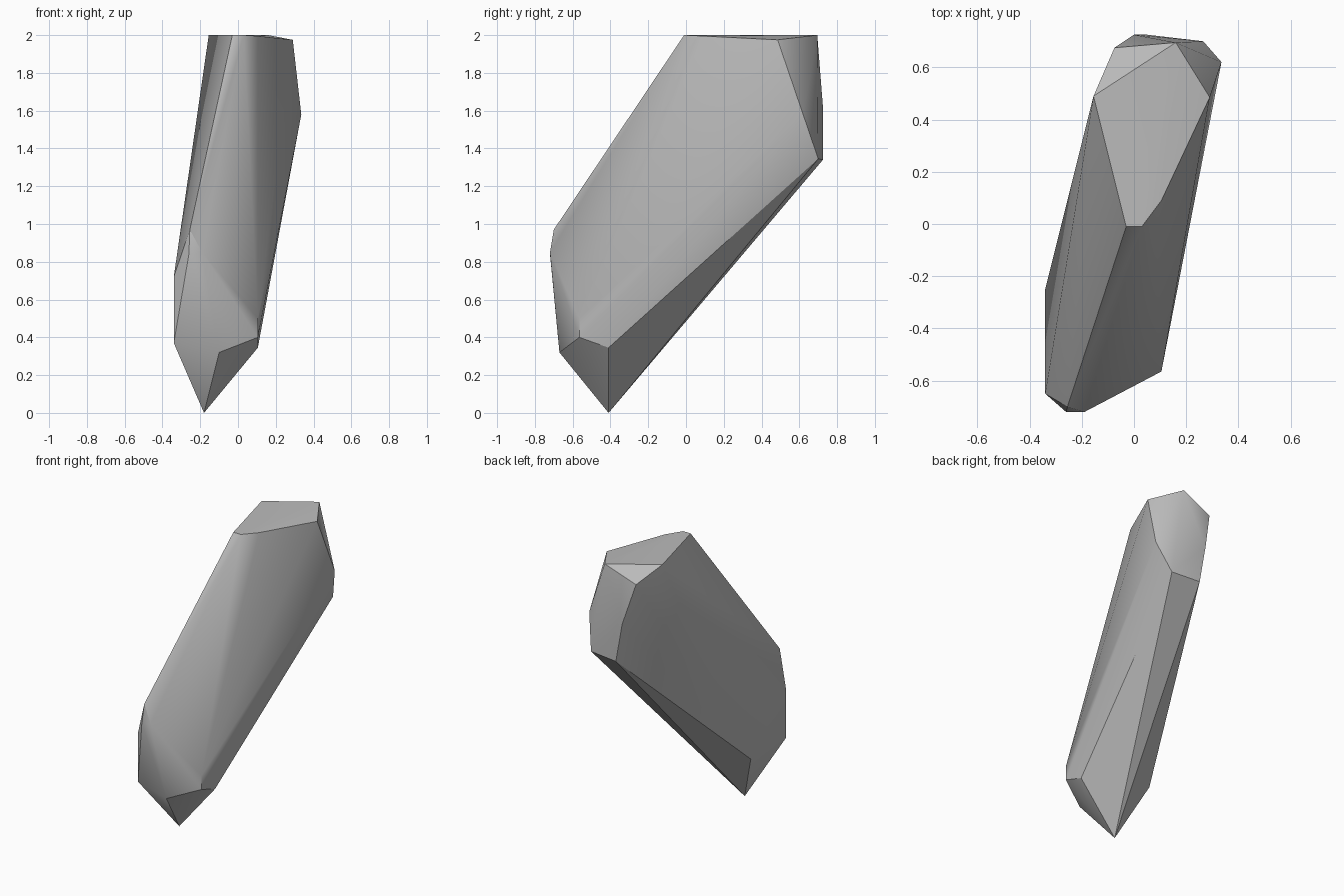
import bpy
import bmesh
import math

default_cube = bpy.data.objects.get("Cube")
if default_cube:
    bpy.data.objects.remove(default_cube, do_unlink=True)


def make_material(name, colour):
    material = bpy.data.materials.new(name)
    material.use_nodes = True
    material.diffuse_color = colour
    shader = material.node_tree.nodes["Principled BSDF"]
    shader.inputs["Base Color"].default_value = colour
    shader.inputs["Roughness"].default_value = 0.8
    return material


def build_hull(name, corner_groups, material):
    """Wrap the corner groups in a faceted convex stone surface."""
    mesh = bpy.data.meshes.new(name)
    bm = bmesh.new()
    for group in corner_groups:
        for corner in group:
            bm.verts.new(corner)
    hull = bmesh.ops.convex_hull(bm, input=bm.verts[:])
    unused = {g for g in hull["geom_interior"] + hull["geom_unused"]
              if isinstance(g, bmesh.types.BMVert)}
    bmesh.ops.delete(bm, geom=list(unused), context='VERTS')
    # Merge triangles that lie on one flat facet
    bmesh.ops.dissolve_limit(bm, angle_limit=math.radians(1),
                             verts=bm.verts[:], edges=bm.edges[:])
    bmesh.ops.recalc_face_normals(bm, faces=bm.faces[:])
    bm.to_mesh(mesh)
    bm.free()
    mesh.materials.append(material)
    stone = bpy.data.objects.new(name, mesh)
    bpy.context.collection.objects.link(stone)
    return stone


# Flat cut on top of the stone
top_rim = [(-.155, .49, 2), (-.03, -.01, 2), (.03, -.01, 2),
           (.105, .09, 1.995), (.29, .485, 1.975), (.16, .695, 2)]

# Upper rear end
rear_end = [(-.075, .675, 1.905), (.335, .62, 1.58), (0, .725, 1.62),
            (.05, .725, 1.34), (.265, .7, 1.345)]

# Blunt front nose
front_nose = [(-.255, -.7, .97), (-.26, -.72, .84), (-.19, -.72, .85),
              (-.34, -.65, .72)]

# Lower edge loop above the pointed foot
lower_rim = [(-.34, -.65, .37), (-.34, -.25, .37), (-.1, -.67, .32),
             (.105, -.41, .345), (.105, -.565, .4), (.105, -.565, .5)]

# Pointed foot
foot_tip = [(-.18, -.41, 0)]

grey_stone = make_material("grey_stone", (.5, .5, .5, 1))
rock = build_hull("rock", [top_rim, rear_end, front_nose, lower_rim, foot_tip],
                  grey_stone)

# Soft shading inside facets, crisp ridges between them
bpy.ops.object.select_all(action='DESELECT')
rock.select_set(True)
bpy.context.view_layer.objects.active = rock
bpy.ops.object.shade_smooth_by_angle(angle=math.radians(30))
